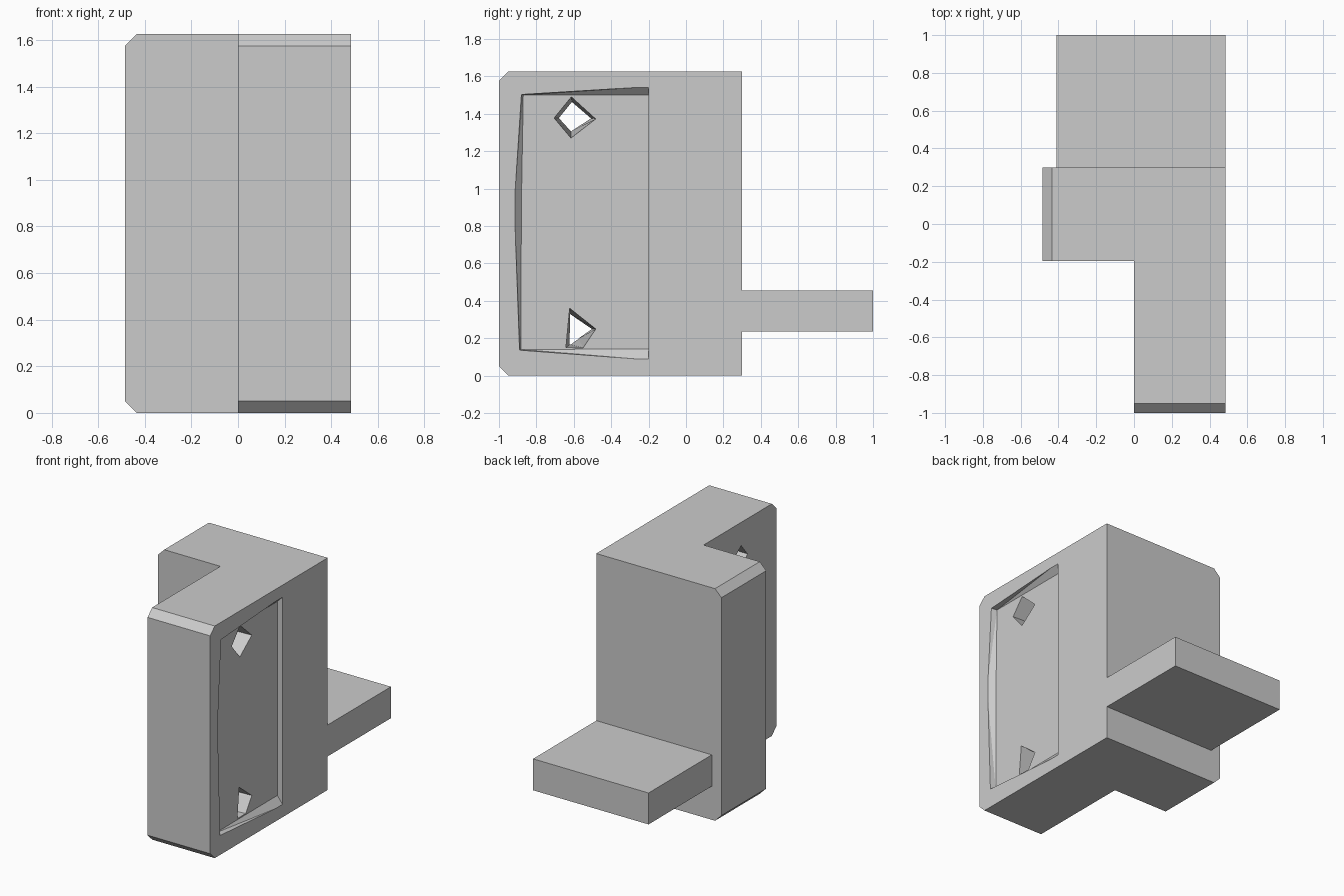
import bpy, bmesh

if "Cube" in bpy.data.objects:
    bpy.data.objects.remove(bpy.data.objects["Cube"])

HALF_W, HEIGHT, BEVEL = 0.485, 1.625, 0.05
FLOOR_X = 0.445   # depth plane of the side recess


def make_object(name, bm):
    bmesh.ops.recalc_face_normals(bm, faces=bm.faces)
    mesh = bpy.data.meshes.new(name)
    bm.to_mesh(mesh)
    bm.free()
    obj = bpy.data.objects.new(name, mesh)
    bpy.context.collection.objects.link(obj)
    return obj


def loft(bm, low, high):
    """Closed solid between two matching rings of 3D points."""
    a = [bm.verts.new(p) for p in low]
    b = [bm.verts.new(p) for p in high]
    bm.faces.new(a)
    bm.faces.new(b)
    n = len(a)
    for i in range(n):
        j = (i + 1) % n
        bm.faces.new((a[i], a[j], b[j], b[i]))


def prism(bm, outline, z0, z1):
    loft(bm, [(x, y, z0) for x, y in outline], [(x, y, z1) for x, y in outline])


def tapered_cutter(name, ring0, x0, ring1, x1, over0, over1):
    """Loft of two (y, z) rings along x, extended past each end."""
    def at(x):
        t = (x - x0) / (x1 - x0)
        return [(x, a[0] + (b[0] - a[0]) * t, a[1] + (b[1] - a[1]) * t)
                for a, b in zip(ring0, ring1)]
    bm = bmesh.new()
    loft(bm, at(x0 - over0), at(x1 + over1))
    bmesh.ops.triangulate(bm, faces=bm.faces)
    obj = make_object(name, bm)
    obj.hide_render = True
    return obj


def boolean(target, other, operation):
    mod = target.modifiers.new("bool", "BOOLEAN")
    mod.object, mod.operation, mod.solver = other, operation, "EXACT"
    bpy.context.view_layer.objects.active = target
    bpy.ops.object.modifier_apply(modifier=mod.name)
    bpy.data.objects.remove(other)


# L-shaped bracket with bevelled free ends
bm = bmesh.new()
prism(bm, [(0, -1), (HALF_W, -1), (HALF_W, 0.3), (-HALF_W, 0.3),
           (-HALF_W, -0.195), (0, -0.195)], 0, HEIGHT)
ends = []
for e in bm.edges:
    p, q = (v.co for v in e.verts)
    if abs(p.z - q.z) < 1e-4 and (max(p.y, q.y) < -0.99 or max(p.x, q.x) < -0.48):
        ends.append(e)
bmesh.ops.bevel(bm, geom=ends, offset=BEVEL, segments=1, affect="EDGES")
bracket = make_object("bracket", bm)

# Rear shelf
bm = bmesh.new()
prism(bm, [(-0.41, 0.2), (HALF_W - 0.0005, 0.2), (HALF_W - 0.0005, 1), (-0.41, 1)], 0.235, 0.455)
boolean(bracket, make_object("shelf", bm), "UNION")

# Shallow recess with sloping walls on the right side
floor = [(-0.2, 0.142), (-0.2, 1.5), (-0.87, 1.5), (-0.88, 0.92), (-0.883, 0.14)]
mouth = [(-0.2, 0.09), (-0.2, 1.54), (-0.88, 1.503), (-0.915, 0.92), (-0.89, 0.136)]
boolean(bracket, tapered_cutter("recess_cutter", floor, FLOOR_X, mouth, HALF_W, 0, 0.005),
        "DIFFERENCE")

# Two tapered screw holes through the arm: (narrow end, wide end)
holes = [
    ([(-0.68, 1.377), (-0.61, 1.463), (-0.508, 1.375), (-0.615, 1.305)],
     [(-0.705, 1.377), (-0.613, 1.49), (-0.483, 1.372), (-0.615, 1.27)]),
    ([(-0.62, 0.33), (-0.503, 0.249), (-0.575, 0.196), (-0.622, 0.165)],
     [(-0.622, 0.36), (-0.482, 0.249), (-0.55, 0.149), (-0.642, 0.149)]),
]
for i, (narrow, wide) in enumerate(holes):
    boolean(bracket, tapered_cutter(f"hole_cutter_{i}", narrow, 0, wide, FLOOR_X, 0.02, 0.005),
            "DIFFERENCE")
